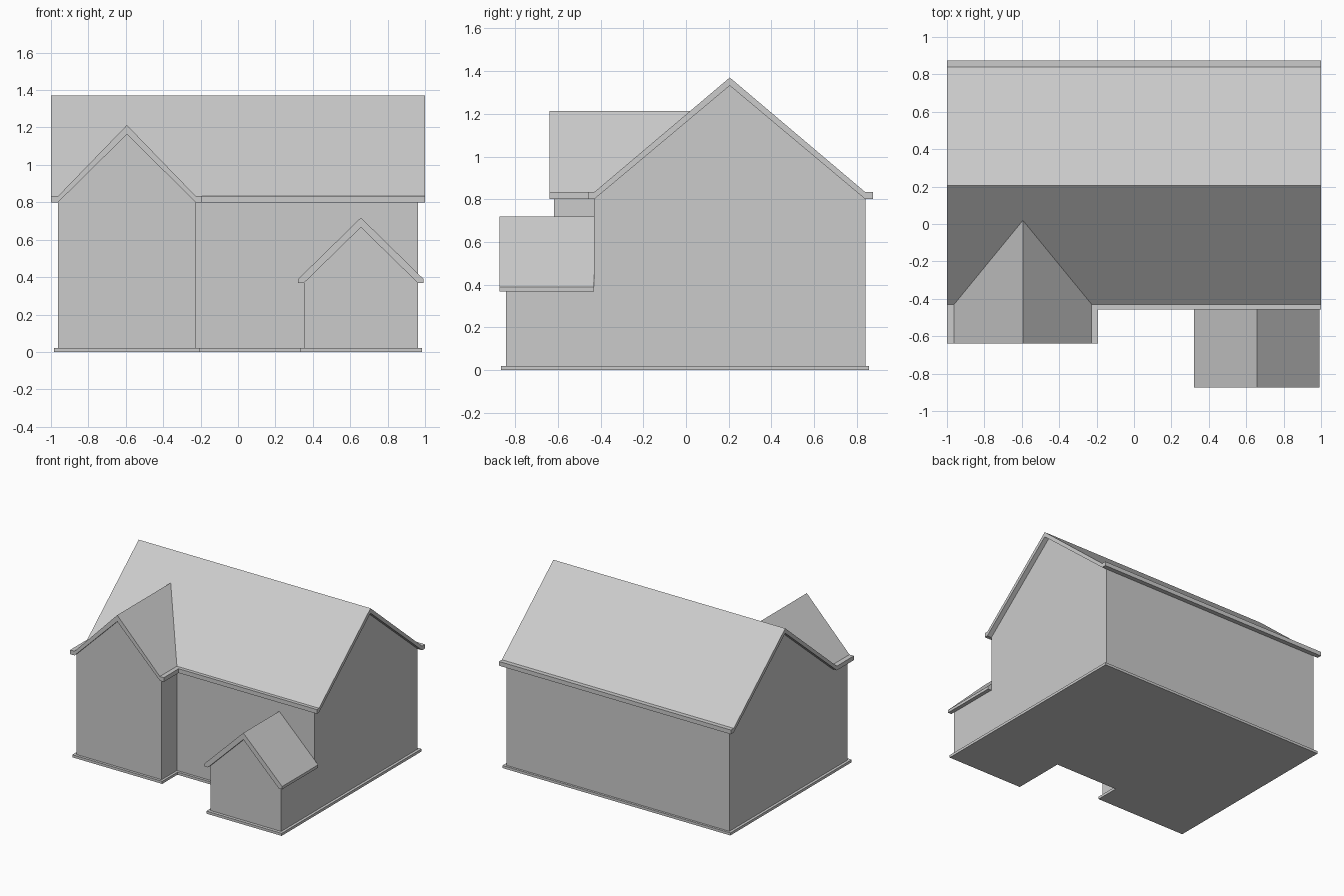
import bpy, bmesh

if "Cube" in bpy.data.objects:
    bpy.data.objects.remove(bpy.data.objects["Cube"])


def prism(name, start, end):
    """Solid between two matching outlines of 3D points."""
    bm = bmesh.new()
    a = [bm.verts.new(p) for p in start]
    b = [bm.verts.new(p) for p in end]
    n = len(a)
    bm.faces.new(a)
    bm.faces.new(b[::-1])
    for i in range(n):
        bm.faces.new((a[i], a[(i + 1) % n], b[(i + 1) % n], b[i]))
    bmesh.ops.recalc_face_normals(bm, faces=bm.faces)
    me = bpy.data.meshes.new(name)
    bm.to_mesh(me)
    bm.free()
    ob = bpy.data.objects.new(name, me)
    bpy.context.collection.objects.link(ob)
    return ob


def along_x(name, prof, x0, x1):
    return prism(name, [(x0, y, z) for y, z in prof], [(x1, y, z) for y, z in prof])


def along_y(name, prof, y0, back):
    return prism(name, [(x, y0, z) for x, z in prof], [(x, back(z), z) for x, z in prof])


def gable_wall(c, half, eave, apex):
    return [(c - half, 0), (c + half, 0), (c + half, eave), (c, apex), (c - half, eave)]


RIDGE_Y, RIDGE_Z, EAVE_Z, HALF = 0.205, 1.37, 0.833, 0.635
SLOPE = (RIDGE_Z - EAVE_Z) / HALF


# Back end of the wing roof lies on the main roof slope
def on_main_roof(z):
    return max(RIDGE_Y - (RIDGE_Z - z) / SLOPE, -0.44)


# Walls
along_x("main_walls", gable_wall(RIDGE_Y, HALF, 0.80, 1.332), -0.962, 0.962)
along_y("wing_walls", gable_wall(-0.594, 0.368, 0.80, 1.163), -0.618, lambda z: -0.42)
along_y("porch_walls", gable_wall(0.657, 0.305, 0.368, 0.666), -0.842, lambda z: -0.42)

# Main roof slab with flat eaves
along_x("main_roof", [
    (-0.457, 0.80), (-0.43, 0.80), (RIDGE_Y, 1.332), (0.84, 0.80), (0.875, 0.80),
    (0.875, EAVE_Z), (0.84, EAVE_Z), (RIDGE_Y, RIDGE_Z), (-0.43, EAVE_Z), (-0.457, EAVE_Z)],
    -1.0, 1.0)

# Wing roof with flat eaves
along_y("wing_roof", [
    (-1.0, 0.80), (-0.962, 0.80), (-0.594, 1.163), (-0.226, 0.80), (-0.192, 0.80),
    (-0.192, EAVE_Z), (-0.226, EAVE_Z), (-0.594, 1.213), (-0.962, EAVE_Z), (-1.0, EAVE_Z)],
    -0.64, on_main_roof)

# Porch roof
along_y("porch_roof", [
    (0.322, 0.368), (0.352, 0.368), (0.657, 0.666), (0.962, 0.368), (0.992, 0.368),
    (0.992, 0.39), (0.657, 0.718), (0.322, 0.39)],
    -0.873, lambda z: -0.43)

# Plinth following the footprint
foot = [(-0.983, 0.857), (-0.983, -0.638), (-0.207, -0.638), (-0.207, -0.45),
        (0.333, -0.45), (0.333, -0.866), (0.983, -0.866), (0.983, 0.857)]
prism("plinth", [(x, y, 0) for x, y in foot], [(x, y, 0.02) for x, y in foot])
